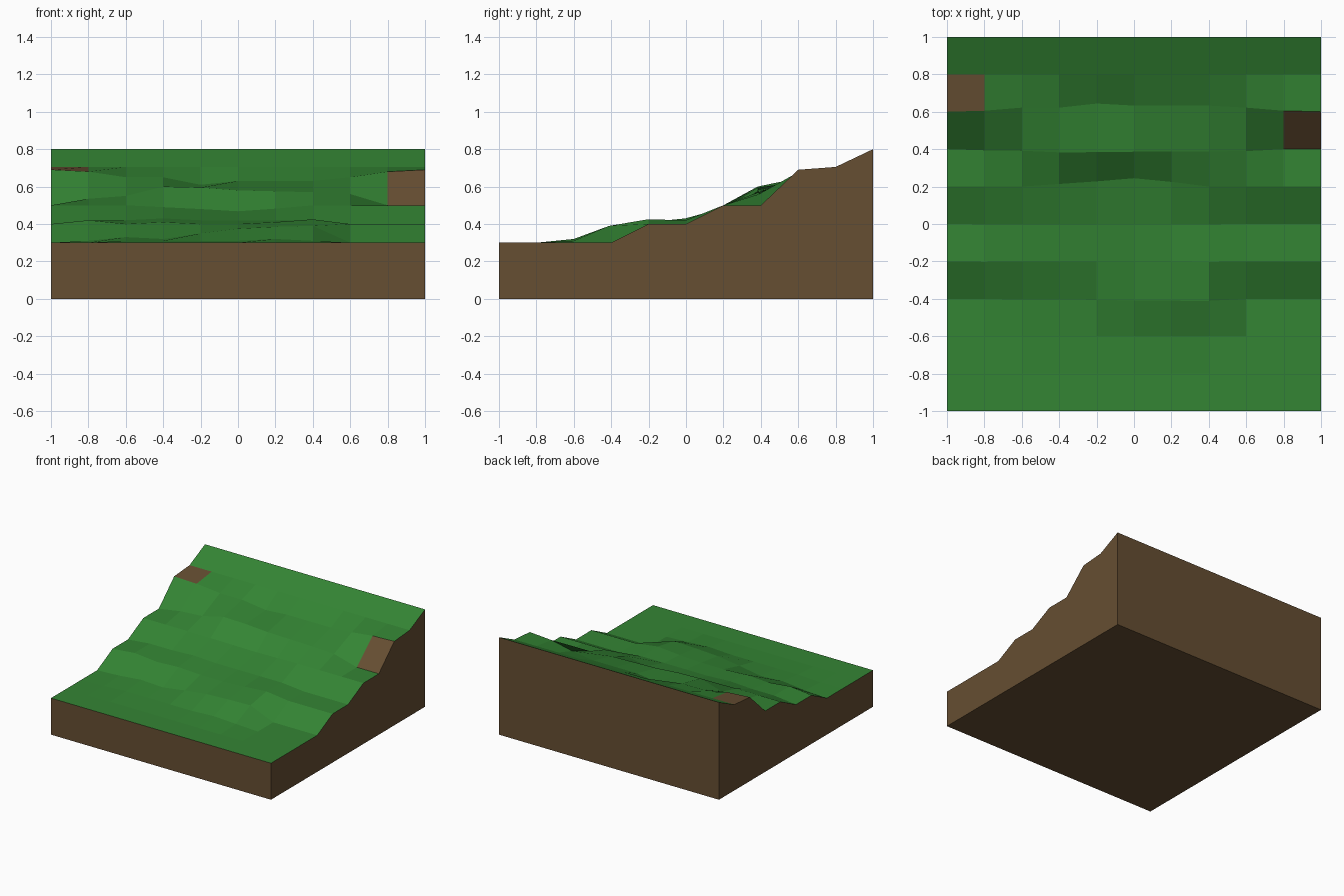
import bpy, bmesh

if "Cube" in bpy.data.objects:
    bpy.data.objects.remove(bpy.data.objects["Cube"])

# Hill profile: height for each row of the 10 x 10 tile, front to back
PROFILE = [.30, .30, .30, .30, .40, .40, .50, .50, .69, .705, .80]
# Bumps on inner rows: (sideways share of the bump, height offsets in cm for x=-0.8..0.8)
BUMPS = {
    2: (0.0, [0, 1, 1, 1, 1, 2, 1, 0, 0]),
    3: (0.12, [1, 3, 2, 5, 7.5, 8.5, 9, 0, 0]),
    4: (0.1, [2, 0, 1, 0, 0, 1, 2.5, 0, 0]),
    5: (0.1, [2, 2, 3, 2, 2, 2, 2, 0, 0]),
    6: (1.4, [0, 0, -1, -2, -3.2, -1.8, 0, 0, 0]),
    7: (0.17, [3.5, 5, 10, 9.5, 8, 7.5, 7, 6, 0]),
    8: (0.55, [-1, -4, -4, -8, -6, -6, -6, -4, -1]),
}


def material(name, color):
    m = bpy.data.materials.new(name)
    m.diffuse_color = (*color, 1)
    m.use_nodes = True
    m.node_tree.nodes["Principled BSDF"].inputs["Base Color"].default_value = m.diffuse_color
    return m


bm = bmesh.new()
bmesh.ops.create_grid(bm, x_segments=10, y_segments=10, size=1)

# Painted soil patches, found by cell centre
patches = {(-9, 7), (9, 5)}
for f in bm.faces:
    c = f.calc_center_median()
    f.material_index = 1 if (round(c.x * 10), round(c.y * 10)) in patches else 0

# Grass surface: profile plus bumps pushed along the slope normal
for v in bm.verts:
    i, j = round((v.co.x + 1) * 5), round((v.co.y + 1) * 5)
    v.co.z = PROFILE[j]
    if j in BUMPS and 0 < i < 10:
        lean, offsets = BUMPS[j]
        d = offsets[i - 1] / 100
        v.co.z += d
        v.co.y -= lean * d

# Soil walls and underside
top = set(bm.faces)
rim = [e for e in bm.edges if e.is_boundary]
ext = bmesh.ops.extrude_edge_only(bm, edges=rim)["geom"]
for v in ext:
    if isinstance(v, bmesh.types.BMVert):
        v.co.z = 0
bmesh.ops.contextual_create(bm, geom=[e for e in ext if isinstance(e, bmesh.types.BMEdge)
                                      and all(v.co.z == 0 for v in e.verts)])
for f in bm.faces:
    if f not in top:
        f.material_index = 1
bmesh.ops.recalc_face_normals(bm, faces=bm.faces)

mesh = bpy.data.meshes.new("hill_tile")
bm.to_mesh(mesh)
bm.free()
mesh.materials.append(material("grass green", (.034, .235, .034)))
mesh.materials.append(material("soil brown", (.133, .077, .032)))
bpy.context.collection.objects.link(bpy.data.objects.new("hill_tile", mesh))
